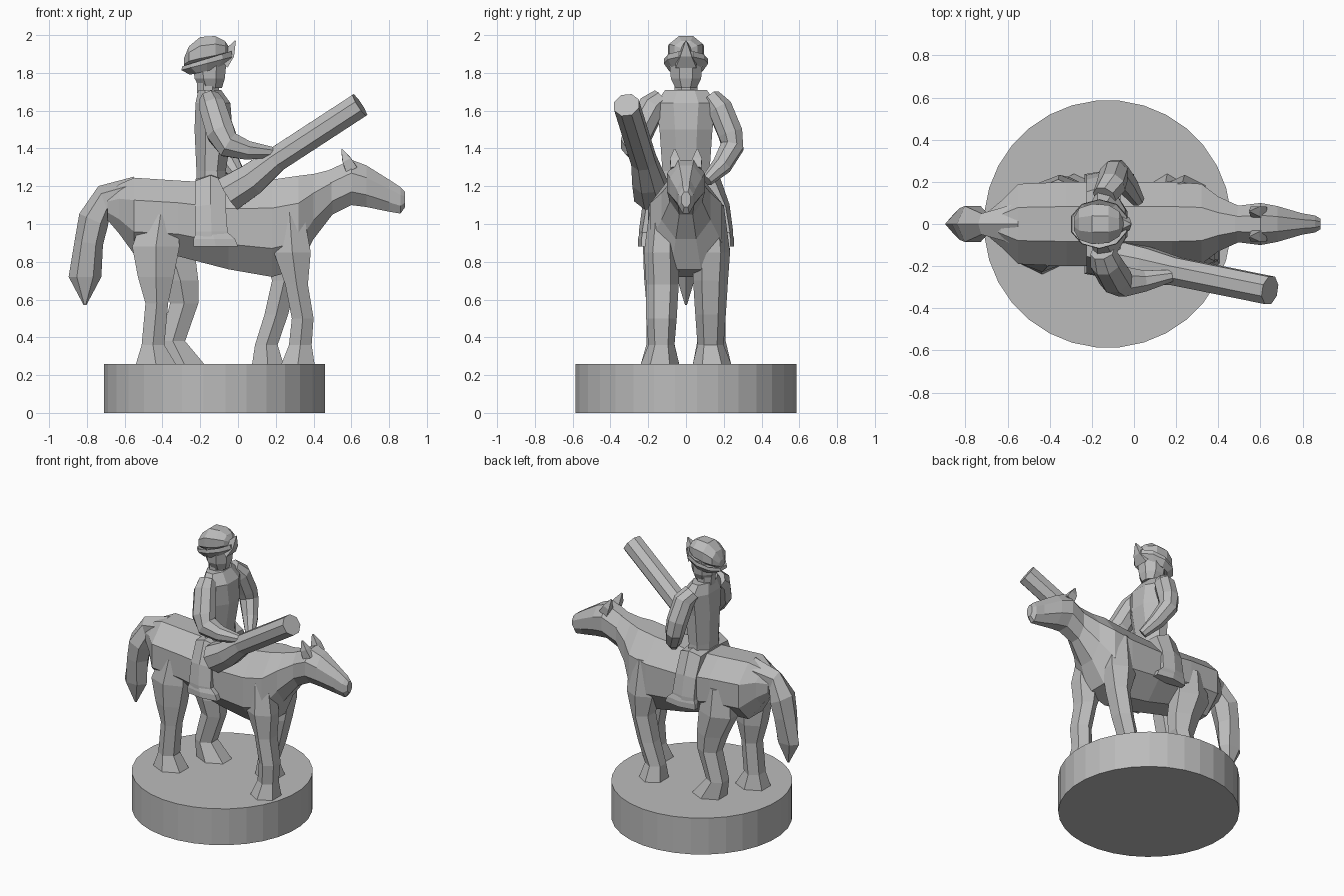
import bpy, bmesh, math
from mathutils import Vector as V

grey = bpy.data.materials.new("stone grey")
grey.diffuse_color = (0.5, 0.5, 0.5, 1)


def loft(name, sections, n=8):
    """Skin rings given as (centre, half axis u, half axis v); ring flats touch the half axes."""
    bm = bmesh.new()
    k = 1 / math.cos(math.pi / n)
    rings = []
    for c, u, v in sections:
        ang = [(i + 0.5) * 2 * math.pi / n for i in range(n)]
        rings.append([bm.verts.new(V(c) + (V(u) * math.cos(a) + V(v) * math.sin(a)) * k) for a in ang])
    for r, s in zip(rings, rings[1:]):
        for i in range(n):
            j = (i + 1) % n
            bm.faces.new((r[i], r[j], s[j], s[i]))
    bm.faces.new(rings[0][::-1])
    bm.faces.new(rings[-1])
    bmesh.ops.recalc_face_normals(bm, faces=bm.faces)
    me = bpy.data.meshes.new(name)
    bm.to_mesh(me)
    bm.free()
    ob = bpy.data.objects.new(name, me)
    me.materials.append(grey)
    bpy.context.collection.objects.link(ob)
    return ob


def along_x(name, rows, n=8):
    """Rows: x, bottom z, top z, half width."""
    return loft(name, [((x, 0, (a + b) / 2), (0, w, 0), (0, 0, (b - a) / 2)) for x, a, b, w in rows], n)


def along_z(name, rows, n=8, side=1):
    """Rows: z, x0, x1, y0, y1."""
    return loft(name, [(((a + b) / 2, side * (c + d) / 2, z), ((b - a) / 2, 0, 0), (0, (d - c) / 2, 0))
                       for z, a, b, c, d in rows], n)


def tube(name, pts, n=8):
    """Rows: x, y, z, radius; rings are set square to the path."""
    secs = []
    for i, (x, y, z, r) in enumerate(pts):
        p, q = V(pts[max(i - 1, 0)][:3]), V(pts[min(i + 1, len(pts) - 1)][:3])
        d = (q - p).normalized()
        u = d.cross(V((0, 1, 0))).normalized()
        secs.append(((x, y, z), u * r, d.cross(u) * r))
    return loft(name, secs, n)


# round base
along_z("base", [(z, -0.71, 0.46, -0.585, 0.585) for z in (0, 0.26)], 32)

# horse trunk, neck and head
along_x("horse_body", [
    (-0.69, 1.02, 1.16, 0.06), (-0.63, 0.95, 1.21, 0.11), (-0.55, 0.84, 1.245, 0.19),
    (-0.32, 0.83, 1.23, 0.20), (-0.05, 0.76, 1.215, 0.20), (0.18, 0.72, 1.235, 0.20),
    (0.32, 0.76, 1.255, 0.19), (0.40, 0.92, 1.265, 0.13), (0.50, 1.05, 1.29, 0.085)])
along_x("horse_head", [
    (0.48, 1.04, 1.285, 0.085), (0.60, 1.10, 1.34, 0.10), (0.68, 1.09, 1.31, 0.085),
    (0.80, 1.065, 1.235, 0.05), (0.86, 1.055, 1.195, 0.04), (0.885, 1.09, 1.17, 0.025)])
for s, side in ((-1, "right"), (1, "left")):
    tube("ear_" + side, [(0.60, s * 0.05, 1.29, 0.032), (0.575, s * 0.06, 1.34, 0.024),
                         (0.55, s * 0.06, 1.395, 0.004)], 4)

# tail, arched then hanging
loft("tail", [((-0.55, 0, 1.17), (0, 0.10, 0), (0, 0, 0.07)),
              ((-0.71, 0, 1.12), (0, 0.05, 0), (-0.025, 0, 0.07)),
              ((-0.765, 0, 1.02), (0, 0.085, 0), (-0.065, 0, 0.03)),
              ((-0.79, 0, 0.90), (0, 0.075, 0), (-0.065, 0, 0.01)),
              ((-0.81, 0, 0.72), (0, 0.05, 0), (-0.075, 0, 0)),
              ((-0.81, 0, 0.57), (0, 0.005, 0), (-0.006, 0, 0))], 6)

# horse legs
along_z("hind_leg_right", [
    (1.05, -0.50, -0.32, 0.05, 0.19), (0.88, -0.56, -0.31, 0.05, 0.215), (0.72, -0.53, -0.34, 0.05, 0.21),
    (0.58, -0.49, -0.37, 0.07, 0.20), (0.36, -0.51, -0.39, 0.07, 0.20), (0.26, -0.54, -0.33, 0.05, 0.225)], 6, -1)
along_z("hind_leg_left", [
    (1.05, -0.46, -0.26, 0.05, 0.20), (0.86, -0.48, -0.23, 0.05, 0.22), (0.70, -0.40, -0.21, 0.05, 0.21),
    (0.58, -0.36, -0.21, 0.07, 0.20), (0.38, -0.41, -0.28, 0.07, 0.20), (0.26, -0.39, -0.18, 0.05, 0.225)], 6)
along_z("front_leg_right", [
    (1.10, 0.20, 0.34, 0.06, 0.18), (0.85, 0.19, 0.385, 0.05, 0.21), (0.68, 0.25, 0.37, 0.05, 0.20),
    (0.50, 0.285, 0.40, 0.06, 0.20), (0.36, 0.27, 0.39, 0.07, 0.19), (0.26, 0.23, 0.405, 0.05, 0.225)], 6, -1)
along_z("front_leg_left", [
    (1.10, 0.13, 0.33, 0.06, 0.19), (0.85, 0.14, 0.34, 0.05, 0.22), (0.70, 0.18, 0.31, 0.05, 0.21),
    (0.52, 0.14, 0.265, 0.06, 0.20), (0.36, 0.09, 0.21, 0.07, 0.19), (0.26, 0.075, 0.24, 0.05, 0.225)], 6)

# rider trunk, neck and face
along_z("rider_torso", [
    (1.18, -0.22, -0.05, -0.13, 0.13), (1.28, -0.22, -0.065, -0.125, 0.125), (1.50, -0.23, -0.03, -0.14, 0.14),
    (1.64, -0.225, -0.04, -0.16, 0.16), (1.71, -0.21, -0.09, -0.11, 0.11)])
along_z("rider_neck", [(1.68, -0.215, -0.10, -0.06, 0.06), (1.78, -0.22, -0.10, -0.06, 0.06)])
along_z("rider_head", [(1.72, -0.20, -0.085, -0.055, 0.055), (1.77, -0.23, -0.07, -0.08, 0.08),
                       (1.87, -0.24, -0.06, -0.09, 0.09)])

# hat: crown with a ridge, and an upturned pointed brim
along_x("hat_crown", [(-0.285, 1.83, 1.88, 0.03), (-0.26, 1.83, 1.94, 0.075), (-0.20, 1.83, 1.99, 0.095),
                      (-0.12, 1.85, 1.995, 0.09), (-0.07, 1.88, 1.97, 0.06), (-0.05, 1.90, 1.94, 0.02)], 8)
loft("hat_brim", [((-0.165, 0, 1.81), (0.09, 0, 0.02), (0, 0.085, 0)),
                  ((-0.165, 0, 1.85), (0.135, 0, 0.035), (0, 0.112, 0)),
                  ((-0.165, 0, 1.875), (0.13, 0, 0.04), (0, 0.11, 0)),
                  ((-0.165, 0, 1.86), (0.10, 0, 0.03), (0, 0.09, 0))], 10)
tube("brim_peak", [(-0.09, 0, 1.87, 0.055), (-0.045, 0, 1.905, 0.03), (-0.014, 0, 1.97, 0.003)], 4)

# rider legs hugging the horse, with boots
for s, side in ((-1, "right"), (1, "left")):
    loft("thigh_" + side, [((-0.145, 0, 1.21), (0.08, 0, 0), (0, 0, 0.05)),
                           ((-0.145, s * 0.13, 1.20), (0.08, 0, 0), (0, s * 0.04, 0.05)),
                           ((-0.145, s * 0.19, 1.08), (0.08, 0, 0), (0, s * 0.035, 0.02)),
                           ((-0.14, s * 0.215, 0.96), (0.085, 0, 0), (0, s * 0.03, 0)),
                           ((-0.14, s * 0.22, 0.89), (0.09, 0, 0), (0, s * 0.025, 0))], 6)
    along_z("boot_" + side, [(0.88, -0.235, 0.0, 0.185, 0.25), (0.92, -0.235, -0.015, 0.185, 0.25),
                             (0.96, -0.22, -0.06, 0.19, 0.24)], 6, s)

# arms
tube("arm_right", [(-0.15, -0.13, 1.66, 0.055), (-0.135, -0.18, 1.62, 0.07), (-0.09, -0.255, 1.48, 0.075),
                   (-0.05, -0.275, 1.42, 0.07), (0.05, -0.27, 1.39, 0.05), (0.18, -0.245, 1.38, 0.028)])
tube("arm_left", [(-0.14, 0.13, 1.66, 0.055), (-0.11, 0.18, 1.61, 0.065), (-0.095, 0.235, 1.48, 0.065),
                  (-0.085, 0.245, 1.41, 0.06), (-0.035, 0.19, 1.31, 0.05), (0.02, 0.11, 1.23, 0.03)])

# carried tube weapon with a wide butt
tube("weapon", [(-0.05, -0.18, 1.16, 0.095), (0.07, -0.20, 1.235, 0.085), (0.20, -0.225, 1.34, 0.066),
                (0.645, -0.315, 1.63, 0.066)])
